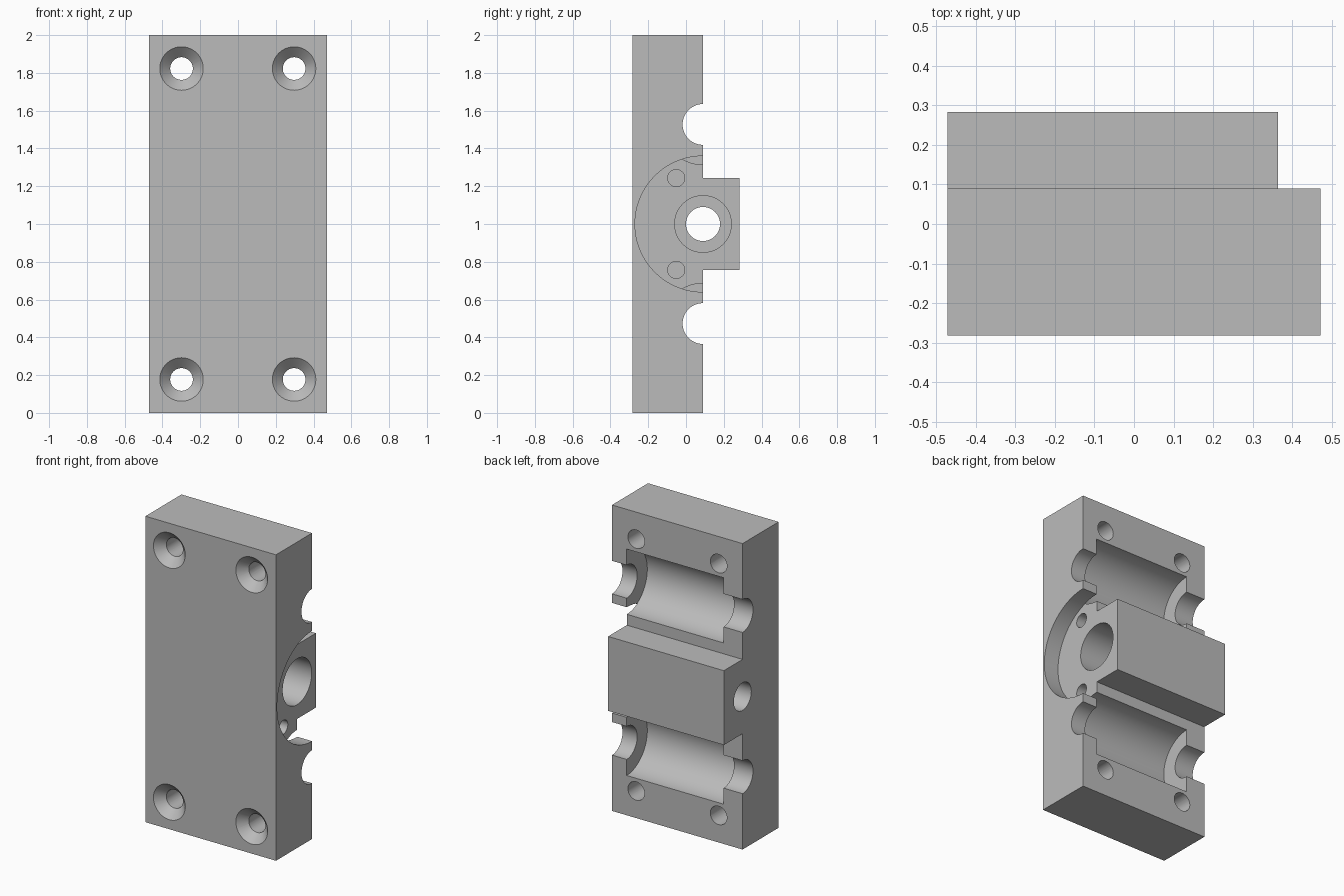
import bpy
import math

cube = bpy.data.objects.get("Cube")
if cube:
    bpy.data.objects.remove(cube, do_unlink=True)

grey = bpy.data.materials.new("machined grey")
grey.use_nodes = True
colour = (0.5, 0.5, 0.5, 1)
grey.diffuse_color = colour
grey.node_tree.nodes["Principled BSDF"].inputs["Base Color"].default_value = colour

HALF = 0.472                  # half the width of the plate
FRONT, BACK = -0.282, 0.09    # plate faces
FLOOR, WALL = 0.365, -0.335   # flange recess floor and far end wall


def box(name, low, high):
    bpy.ops.mesh.primitive_cube_add(size=1, location=[(a + b) / 2 for a, b in zip(low, high)])
    obj = bpy.context.object
    obj.name = name
    obj.scale = [b - a for a, b in zip(low, high)]
    bpy.ops.object.transform_apply(location=False, rotation=False, scale=True)
    obj.data.materials.append(grey)
    return obj


def combine(obj, tool, operation):
    mod = obj.modifiers.new("cut", 'BOOLEAN')
    mod.operation = operation
    mod.solver = 'EXACT'
    mod.object = tool
    bpy.context.view_layer.objects.active = obj
    bpy.ops.object.modifier_apply(modifier=mod.name)
    bpy.data.objects.remove(tool, do_unlink=True)


def cut_along_x(obj, radius, x0, x1, y, z):
    bpy.ops.mesh.primitive_cylinder_add(vertices=96, radius=radius, depth=x1 - x0,
                                        location=((x0 + x1) / 2, y, z),
                                        rotation=(0, math.pi / 2, 0))
    combine(obj, bpy.context.object, 'DIFFERENCE')


def cut_along_y(obj, r_front, r_back, y0, y1, x, z):
    bpy.ops.mesh.primitive_cone_add(vertices=64, radius1=r_front, radius2=r_back, depth=y1 - y0,
                                    location=(x, (y0 + y1) / 2, z),
                                    rotation=(-math.pi / 2, 0, 0))
    combine(obj, bpy.context.object, 'DIFFERENCE')


# Plate with the central bearing block on its back
body = box("housing_plate", (-HALF, FRONT, 0), (HALF, BACK, 2))
block = box("bearing_block", (-HALF, 0, 0.757), (0.4, 0.283, 1.243))
combine(body, block, 'UNION')

# Round flange recess, stepped bore and blind screw holes in the left side
cut_along_x(body, 0.36, FLOOR, 0.6, BACK, 1)
cut_along_x(body, 0.15, WALL, 0.6, BACK, 1)
cut_along_x(body, 0.09, -0.6, 0, BACK, 1)
for side in (-1, 1):
    cut_along_x(body, 0.045, 0.12, 0.6, -0.052, 1 + side * 0.243)

    # Half-round bearing pocket with a narrower channel through both ends
    z = 1 + side * 0.527
    cut_along_x(body, 0.213, WALL, FLOOR + 0.001, BACK, z)
    cut_along_x(body, 0.108, -0.6, 0.6, BACK, z)

    # Countersunk mounting holes
    for x in (-0.299, 0.297):
        z = 1 + side * 0.823
        cut_along_y(body, 0.06, 0.06, -0.4, 0.2, x, z)
        cut_along_y(body, 0.125, 0.055, FRONT - 0.01, FRONT + 0.06, x, z)

bpy.ops.object.select_all(action='DESELECT')
body.select_set(True)
bpy.context.view_layer.objects.active = body
bpy.ops.object.shade_smooth_by_angle(angle=math.radians(30))
